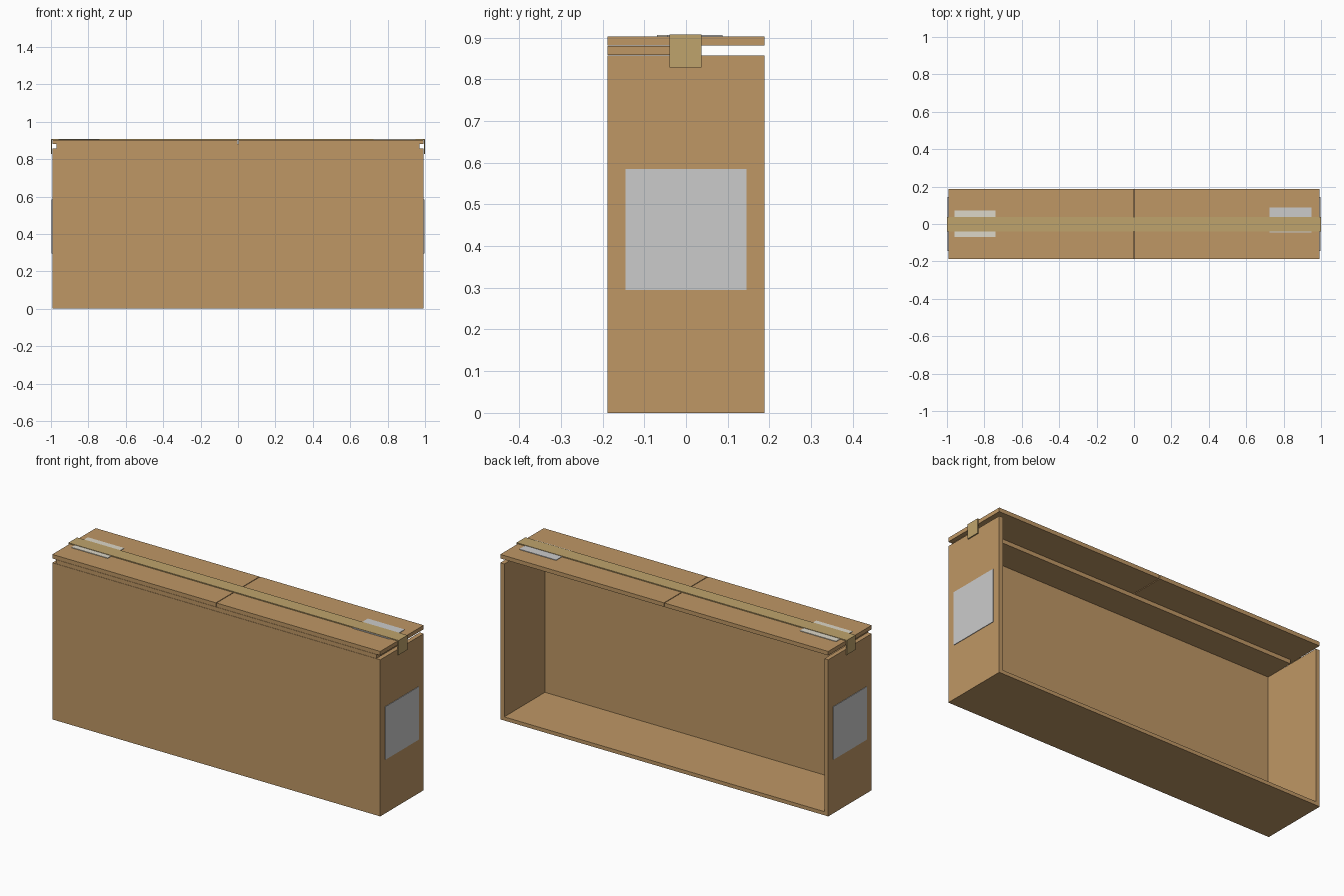
import bpy

if "Cube" in bpy.data.objects:
    bpy.data.objects.remove(bpy.data.objects["Cube"])


def material(name, rgb):
    m = bpy.data.materials.new(name)
    m.diffuse_color = (*rgb, 1)
    m.use_nodes = True
    m.node_tree.nodes["Principled BSDF"].inputs["Base Color"].default_value = m.diffuse_color
    return m


CARD = material("cardboard", (0.52, 0.31, 0.13))
TAPE = material("packing_tape", (0.52, 0.37, 0.15))
PAPER = material("white_paper", (0.72, 0.68, 0.58))


def box(name, x, y, z, mat=None):
    """Axis-aligned box given by its (min, max) extent on each axis."""
    bpy.ops.mesh.primitive_cube_add(
        size=1, location=[(a + b) / 2 for a, b in (x, y, z)])
    ob = bpy.context.object
    ob.name = name
    ob.scale = [b - a for a, b in (x, y, z)]
    bpy.ops.object.transform_apply(location=False, rotation=False, scale=True)
    if mat:
        ob.data.materials.append(mat)
    return ob


W, D, H, T = 0.993, 0.188, 0.857, 0.024   # half width, half depth, wall height, board
FLAP_Z, TOP = 0.881, 0.903                # underside and top of the closed flaps

# Carton body: base and front panel, open at the back
box("base_panel", (-W, W), (-D, D), (0, 0.02), CARD)
box("front_panel", (-W + T, W - T), (-D, -D + T), (0.02, H), CARD)

# Inner flap folded from the front panel, half the depth
box("inner_flap", (-0.97, 0.97), (-D, 0.0), (H + 0.001, FLAP_Z - 0.001), CARD)

# Parts repeated on the left and right
for side, s in (("left", -1), ("right", 1)):
    def span(a, b):
        return tuple(sorted((s * a, s * b)))

    box(side + "_panel", span(W - T, W), (-D, D), (0, H), CARD)
    box(side + "_outer_flap", span(0.002, W), (-D, D), (FLAP_Z, TOP), CARD)
    box(side + "_side_label", span(W, W + 0.003), (-0.145, 0.145), (0.295, 0.585))
    box(side + "_tape_end", span(W + 0.001, 1.0), (-0.039, 0.037), (0.828, 0.908), TAPE)

# Tape along the top seam and the labels it crosses
box("top_tape", (-W - 0.001, W + 0.001), (-0.039, 0.037), (TOP, 0.908), TAPE)
box("white_top_label", (-0.96, -0.74), (-0.07, 0.073), (TOP, TOP + 0.003), PAPER)
box("grey_top_label", (0.725, 0.948), (-0.045, 0.088), (TOP, TOP + 0.003))
